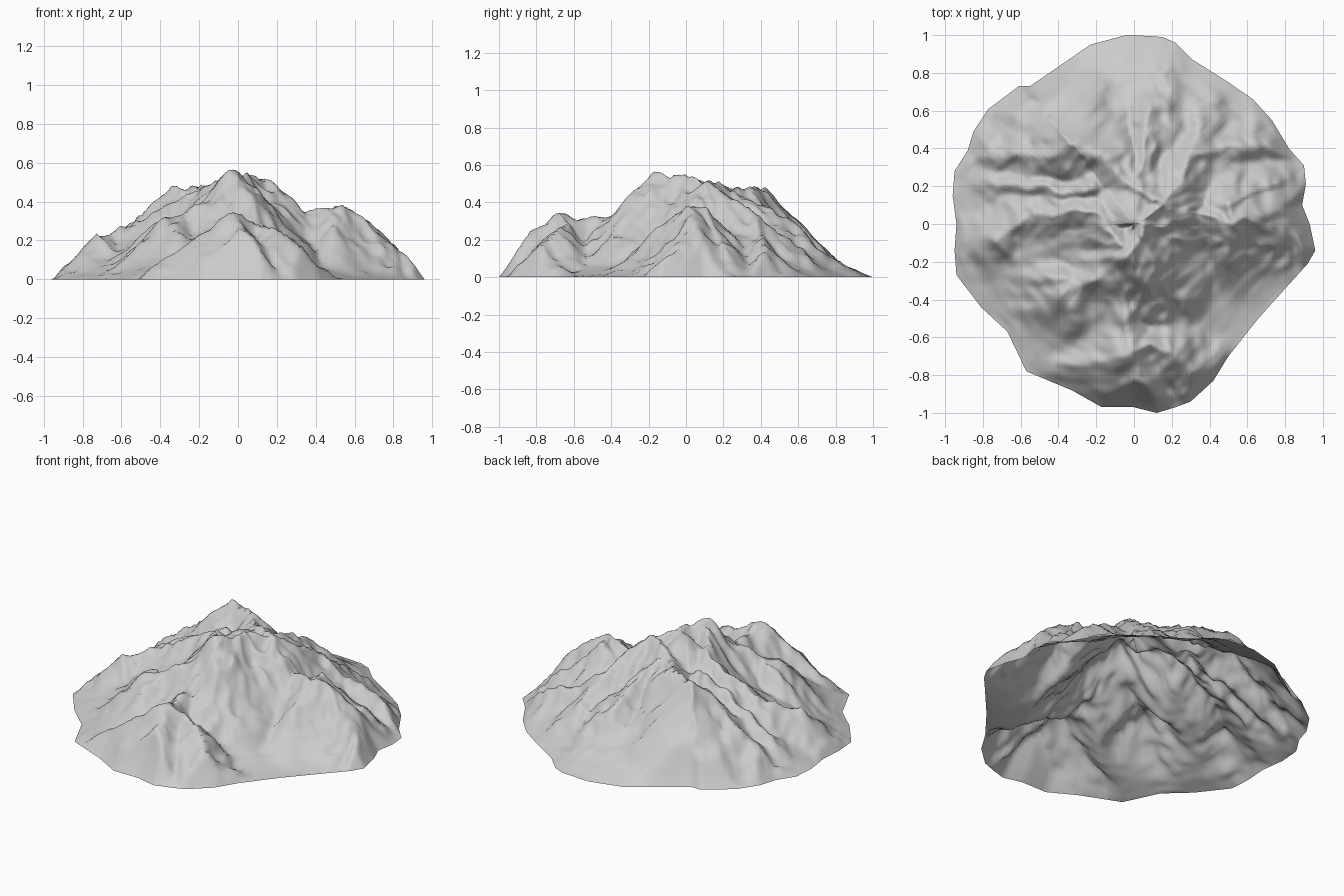
import bpy, bmesh, math
from mathutils import Vector, noise

if "Cube" in bpy.data.objects:
    bpy.data.objects.remove(bpy.data.objects["Cube"])

# Foot outline of the mountain, seen from above
OUTLINE = [(0, 1), (.15, .99), (.22, .96), (.31, .87), (.5, .75), (.63, .66), (.73, .55), (.82, .4),
           (.9, .31), (.91, .21), (.89, .1), (.93, 0), (.96, -.14), (.92, -.21), (.82, -.32),
           (.65, -.51), (.5, -.7), (.42, -.83), (.3, -.94), (.22, -.97), (.12, -1), (0, -.97),
           (-.17, -.97), (-.33, -.88), (-.57, -.78), (-.67, -.57), (-.81, -.44), (-.94, -.27),
           (-.95, -.14), (-.94, 0), (-.96, .15), (-.95, .28), (-.88, .39), (-.85, .49),
           (-.77, .61), (-.61, .73), (-.55, .73), (-.23, .95), (-.04, 1)]

# Crest lines (x, y, height), grouped by side
SUMMIT = [[(-.02, -.17, .56), (.05, 0, .53), (.15, .1, .53), (0, .2, .49), (-.15, .34, .47), (-.31, .41, .485)]]
WEST = [
    [(-.31, .41, .485), (-.42, .37, .4), (-.55, .38, .3), (-.7, .36, .2), (-.85, .34, .08)],
    [(-.05, -.1, .54), (-.2, .06, .46), (-.38, .06, .39), (-.52, .05, .315), (-.63, 0, .24), (-.72, -.08, .24),
     (-.88, -.1, .09)],
    [(-.2, .2, .43), (-.36, .16, .36), (-.5, .2, .29), (-.72, .19, .17)],
]
NORTH = [
    [(.15, .1, .525), (.22, .22, .45), (.29, .33, .36), (.45, .39, .23), (.6, .42, .19), (.74, .42, .12)],
    [(0, .2, .48), (.08, .45, .37), (.1, .6, .27), (.12, .75, .13)],
    [(-.31, .41, .485), (-.25, .55, .34), (-.3, .7, .15)],
    [(.29, .33, .35), (.35, .55, .22), (.45, .65, .1)],
]
EAST = [
    [(.15, .1, .525), (.27, .06, .43), (.36, .05, .35), (.5, .02, .39), (.6, .03, .35), (.7, -.02, .26),
     (.77, -.03, .18), (.86, -.08, .135), (.94, -.13, .02)],
    [(.5, .02, .385), (.48, .09, .375), (.6, .15, .28), (.75, .22, .14)],
    [(.5, .02, .38), (.5, -.11, .29), (.53, -.18, .16)],
]
SOUTH = [
    [(-.02, -.17, .56), (-.03, -.3, .42), (-.05, -.42, .34), (-.05, -.52, .31), (-.03, -.67, .36)],
    [(-.03, -.67, .355), (.1, -.65, .28), (.2, -.69, .26), (.28, -.75, .21), (.36, -.8, .1)],
    [(-.03, -.67, .355), (.02, -.75, .285), (.02, -.83, .25), (0, -.92, .11)],
    [(-.03, -.67, .355), (-.15, -.72, .25), (-.38, -.76, .1)],
    [(-.03, -.2, .5), (-.18, -.27, .38), (-.3, -.33, .34), (-.4, -.38, .3), (-.5, -.43, .19)],
    [(-.3, -.33, .34), (-.45, -.28, .27), (-.55, -.3, .16)],
    [(-.3, -.33, .34), (-.31, -.48, .25), (-.37, -.56, .14)],
]
SEGMENTS = [(a, b) for line in SUMMIT + WEST + NORTH + EAST + SOUTH for a, b in zip(line, line[1:])]
SLOPE = 1.0
BLEND = 40
RINGS = 60
PER_EDGE = 5


def crest_height(x, y, a, b):
    """Height of a tent-shaped ridge running from a to b."""
    dx, dy = b[0] - a[0], b[1] - a[1]
    t = ((x - a[0]) * dx + (y - a[1]) * dy) / (dx * dx + dy * dy)
    t = max(0, min(1, t))
    d = math.hypot(x - a[0] - t * dx, y - a[1] - t * dy)
    return a[2] + t * (b[2] - a[2]) - SLOPE * d


def valley_floor(x, y, u):
    """Dome under the ridges with a summit shelf, hollowed toward the two open front valleys."""
    ang = math.degrees(math.atan2(y, x))
    right = math.exp(-((ang + 48) / 30) ** 2)
    left = math.exp(-((ang + 147) / 20) ** 2)
    dome = (.48 - .2 * right - .1 * left) * (1 - u) ** (1.05 + .25 * right)
    return dome + .08 * math.exp(-((x + .02) ** 2 + (y - .1) ** 2) / .02)


def height(x, y, u):
    """Blend ridges with the floor, then carve gullies; u is 1 at the foot."""
    p = Vector((x, y, 0))
    wx = x + .04 * noise.noise(p * 7 + Vector((3, 1, 7)))
    wy = y + .04 * noise.noise(p * 7 + Vector((9, 5, 2)))
    ridge = max(crest_height(wx, wy, a, b) for a, b in SEGMENTS)
    floor = valley_floor(x, y, u)
    z = max(ridge, floor) + math.log(1 + math.exp(-BLEND * abs(ridge - floor))) / BLEND
    z -= .012 * math.exp(-abs(ridge - floor) * 20)
    # gullies are strong on the rocky flanks, faint on the valley floors
    rough = max(.15, min(1, (ridge - floor + .08) / .12))
    z += rough * (.018 * noise.noise(p * 9) + .035 * (.28 - abs(noise.noise(p * 11 + Vector((4, 4, 1)))))
                  + .009 * noise.noise(p * 22))
    v = 1 - u
    return max(0, min(z, 1.2 * v + 3 * v * v))


# Mountain: open shell of shrinking rings
rim = []
for (ax, ay), (bx, by) in zip(OUTLINE, OUTLINE[1:] + OUTLINE[:1]):
    for i in range(PER_EDGE):
        t = i / PER_EDGE
        rim.append((ax + t * (bx - ax), ay + t * (by - ay)))
rim.reverse()

bm = bmesh.new()
rings = []
for r in range(RINGS):
    u = 1 - r / RINGS
    rings.append([bm.verts.new((x * u, y * u, height(x * u, y * u, u))) for x, y in rim])
n = len(rim)
for lower, upper in zip(rings, rings[1:]):
    for i in range(n):
        j = (i + 1) % n
        bm.faces.new((lower[i], lower[j], upper[j], upper[i]))
centre = bm.verts.new((0, 0, height(0, 0, 0)))
for i in range(n):
    bm.faces.new((rings[-1][i], rings[-1][(i + 1) % n], centre))
for f in bm.faces:
    f.smooth = True

mesh = bpy.data.meshes.new("mountain")
bm.to_mesh(mesh)
bm.free()
mountain = bpy.data.objects.new("mountain", mesh)
bpy.context.collection.objects.link(mountain)
